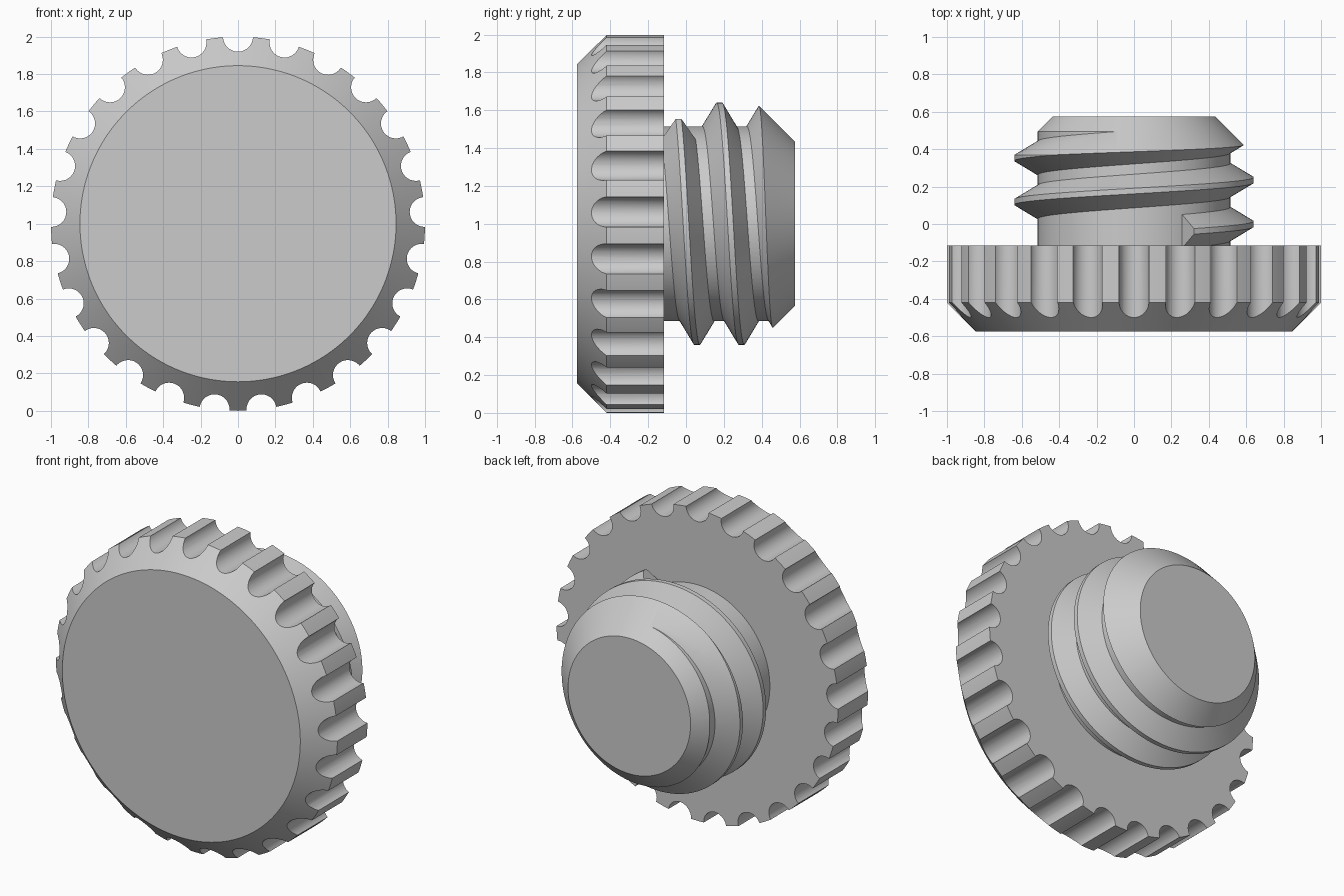
import bpy, bmesh
from math import sin, cos, radians, tau

cube = bpy.data.objects.get("Cube")
if cube:
    bpy.data.objects.remove(cube, do_unlink=True)

grey = bpy.data.materials.new("plain grey")
colour = (0.6, 0.6, 0.6, 1)
grey.diffuse_color = colour
grey.use_nodes = True
grey.node_tree.nodes["Principled BSDF"].inputs["Base Color"].default_value = colour

AXIS_Z = 1.0
PITCH = 0.235
SHAFT_R = 0.515
CREST_R = 0.64


def ring_point(r, angle, y):
    """Point at a radius and angle around the knob's front-to-back axis."""
    return (r * cos(angle), y, AXIS_Z - r * sin(angle))


def make_object(name, bm):
    bmesh.ops.recalc_face_normals(bm, faces=bm.faces)
    mesh = bpy.data.meshes.new(name)
    bm.to_mesh(mesh)
    bm.free()
    mesh.materials.append(grey)
    obj = bpy.data.objects.new(name, mesh)
    bpy.context.collection.objects.link(obj)
    return obj


def revolve(bm, profile, segments, centre=(0, 0)):
    """Closed solid from (radius, y) points turned around the y axis."""
    rings = []
    for r, y in profile:
        ring = []
        for i in range(segments):
            x, py, z = ring_point(r, tau * i / segments, y)
            ring.append(bm.verts.new((x + centre[0], py, z + centre[1])))
        rings.append(ring)
    for a, b in zip(rings, rings[1:]):
        for i in range(segments):
            j = (i + 1) % segments
            bm.faces.new((a[i], a[j], b[j], b[i]))
    bm.faces.new(rings[0])
    bm.faces.new(rings[-1])


def solid(name, profile, segments):
    bm = bmesh.new()
    revolve(bm, profile, segments)
    return make_object(name, bm)


def boolean(target, tool, operation):
    tool.hide_render = True
    mod = target.modifiers.new(operation.lower(), 'BOOLEAN')
    mod.operation = operation
    mod.solver = 'EXACT'
    mod.object = tool
    bpy.context.view_layer.objects.active = target
    bpy.ops.object.modifier_apply(modifier=mod.name)
    bpy.data.objects.remove(tool, do_unlink=True)


def smooth(obj):
    bpy.ops.object.select_all(action='DESELECT')
    obj.select_set(True)
    bpy.context.view_layer.objects.active = obj
    bpy.ops.object.shade_smooth_by_angle(angle=radians(25))


# Grip disc with a chamfered front rim
grip = solid("grip_disc", [(0.845, -0.575), (1, -0.42), (1, -0.115)], 200)

# Finger grooves around the rim
bm = bmesh.new()
GROOVES = 25
for i in range(GROOVES):
    a = tau * i / GROOVES
    revolve(bm, [(0.08, -0.8), (0.08, 0.1)], 32, (sin(a), cos(a)))
boolean(grip, make_object("groove_cutter", bm), 'DIFFERENCE')
smooth(grip)

# Threaded shaft core
shaft = solid("threaded_shaft", [(SHAFT_R, -0.25), (SHAFT_R, 0.9)], 128)

# Helical thread swept as a trapezoid section
section = [(0.47, -0.09), (SHAFT_R, -0.09), (CREST_R, -0.015),
           (CREST_R, 0.015), (SHAFT_R, 0.09), (0.47, 0.09)]
bm = bmesh.new()
previous = None
for degrees in range(-60, 945, 3):
    t = radians(degrees)
    ring = [bm.verts.new(ring_point(r, t, PITCH * degrees / 360 + dy))
            for r, dy in section]
    if previous:
        for i in range(len(ring)):
            j = (i + 1) % len(ring)
            bm.faces.new((previous[i], previous[j], ring[j], ring[i]))
    else:
        bm.faces.new(ring)
    previous = ring
bm.faces.new(previous)
boolean(shaft, make_object("thread", bm), 'UNION')

# Chamfer the tip through both core and thread
envelope = solid("tip_envelope", [(0.8, -0.2), (0.8, 0.21), (0.435, 0.575)], 128)
boolean(shaft, envelope, 'INTERSECT')
smooth(shaft)
